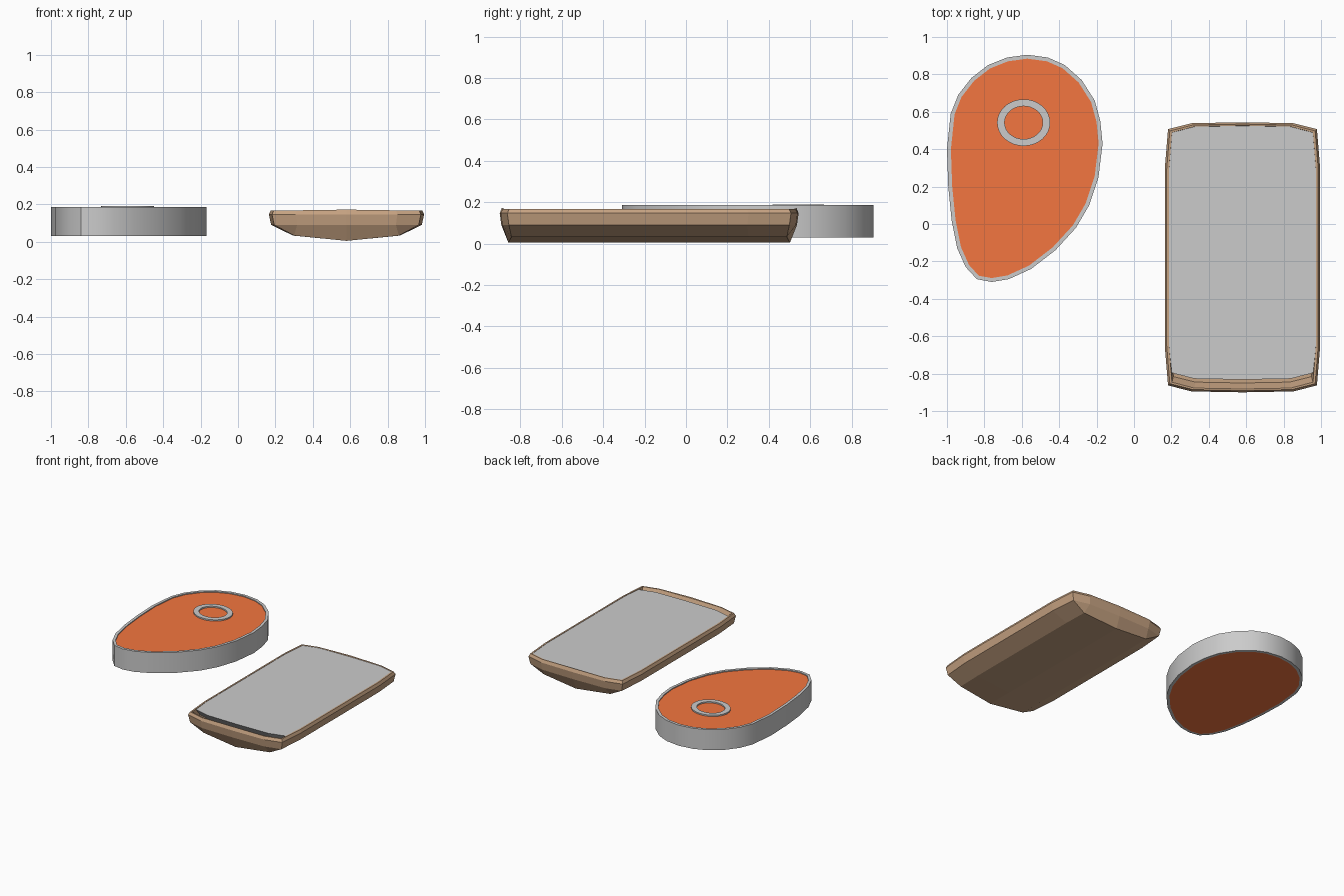
import bpy, bmesh, math
from mathutils import Vector

if "Cube" in bpy.data.objects:
    bpy.data.objects.remove(bpy.data.objects["Cube"])


def material(name, rgb):
    m = bpy.data.materials.new(name)
    m.diffuse_color = (*rgb, 1)
    m.use_nodes = True
    m.node_tree.nodes["Principled BSDF"].inputs["Base Color"].default_value = m.diffuse_color
    return m


def loft(name, rings, mat=None, cap_start=True, cap_end=True, closed=False, smooth=False):
    """Skin a stack of equal-length point rings."""
    bm = bmesh.new()
    vs = [[bm.verts.new(p) for p in r] for r in rings]
    pairs = list(zip(vs, vs[1:])) + ([(vs[-1], vs[0])] if closed else [])
    n = len(vs[0])
    for a, b in pairs:
        for i in range(n):
            j = (i + 1) % n
            bm.faces.new((a[i], a[j], b[j], b[i]))
    if cap_start and not closed:
        bm.faces.new(vs[0][::-1])
    if cap_end and not closed:
        bm.faces.new(vs[-1])
    bmesh.ops.remove_doubles(bm, verts=bm.verts, dist=1e-4)
    bmesh.ops.recalc_face_normals(bm, faces=bm.faces)
    me = bpy.data.meshes.new(name)
    bm.to_mesh(me)
    bm.free()
    ob = bpy.data.objects.new(name, me)
    bpy.context.collection.objects.link(ob)
    if mat:
        me.materials.append(mat)
    if smooth:
        bpy.ops.object.select_all(action='DESELECT')
        ob.select_set(True)
        bpy.context.view_layer.objects.active = ob
        bpy.ops.object.shade_smooth_by_angle(angle=math.radians(35))
    return ob


def at_z(pts, z):
    return [(x, y, z) for x, y in pts]


def inset(pts, d):
    """Move a counter-clockwise outline inward by d."""
    out = []
    for i, p in enumerate(pts):
        t = Vector(pts[(i + 1) % len(pts)]) - Vector(pts[i - 1])
        t.normalize()
        out.append((p[0] - t.y * d, p[1] + t.x * d))
    return out


red = material("meat_red", (0.9, 0.18, 0.05))
brown = material("tray_brown", (0.56, 0.36, 0.22))

# Steak outline, listed clockwise from the top then reversed
outline = [(-.57, .905), (-.46, .89), (-.37, .85), (-.28, .77), (-.21, .66), (-.18, .55),
           (-.168, .43), (-.19, .25), (-.24, .10), (-.31, -.02), (-.42, -.14), (-.55, -.24),
           (-.67, -.295), (-.76, -.31), (-.84, -.295), (-.90, -.23), (-.945, -.13), (-.975, .02),
           (-.993, .2), (-1.0, .4), (-.98, .59), (-.94, .69), (-.87, .78), (-.78, .85),
           (-.68, .89)][::-1]
inner = inset(outline, .021)

# Fat rim around the meat
loft("steak_fat_rim", [at_z(outline, .03), at_z(outline, .187), at_z(inner, .187),
                       at_z(inner, .03)], closed=True, smooth=True)

# Meat slab filling the rim
loft("steak_meat", [at_z(inner, .03), at_z(inner, .18)], red)

# Bone with a shallow marrow recess
def circle(rx, ry, z, n=32):
    return [(-.59 + rx * math.cos(math.tau * i / n), .542 + ry * math.sin(math.tau * i / n), z)
            for i in range(n)]

loft("steak_bone", [circle(.142, .125, .10), circle(.142, .125, .19), circle(.102, .088, .19),
                    circle(.102, .088, .155)], smooth=True)

# Tray outline: one quadrant mirrored to the other three
CX, CY = .58, -.178


def mirrored(quad):
    q1 = quad
    q2 = [(-x, y) for x, y in reversed(quad) if x > 0 or y == 0]
    half = q1 + q2
    return half + [(-x, -y) for x, y in half]


full = [(.415, .48), (.398, .685), (.272, .717), (0, .722)]
base = [(.285, .48), (.28, .665), (.28, .665), (0, .68)]


def ring(z, dx=0, dy=None, front=0, tip=0):
    """Tray outline at height z, drawn in by dx, dy; front also shortens the front end."""
    dy = dx if dy is None else dy
    sx, sy = 1 - dx / .415, 1 - dy / .722
    return [(CX + x * sx, CY + y * sy + (front if y < -.6 else 0), z + (tip if x == 0 else 0))
            for x, y in mirrored(full)]


b = mirrored([(x + 1e-9 if i < 3 else x, y) for i, (x, y) in enumerate(base)])
ridge = [(CX, CY + y, .005) for x, y in b]
bottom = [(CX + x, CY + y, .005 if x == 0 else .033) for x, y in b]

# Tray shell with keeled underside and hollow top
loft("tray_shell", [ridge, bottom, ring(.09, .012, .008), ring(.147), ring(.168, .010, tip=.004),
                    ring(.168, .022, .018), ring(.11, .03, .05)],
     brown, cap_start=False)

# Grey slab resting in the tray, short of the front lip
loft("tray_slab", [ring(.11, .03, .05, .06), ring(.166, .021, .018, .05)])
